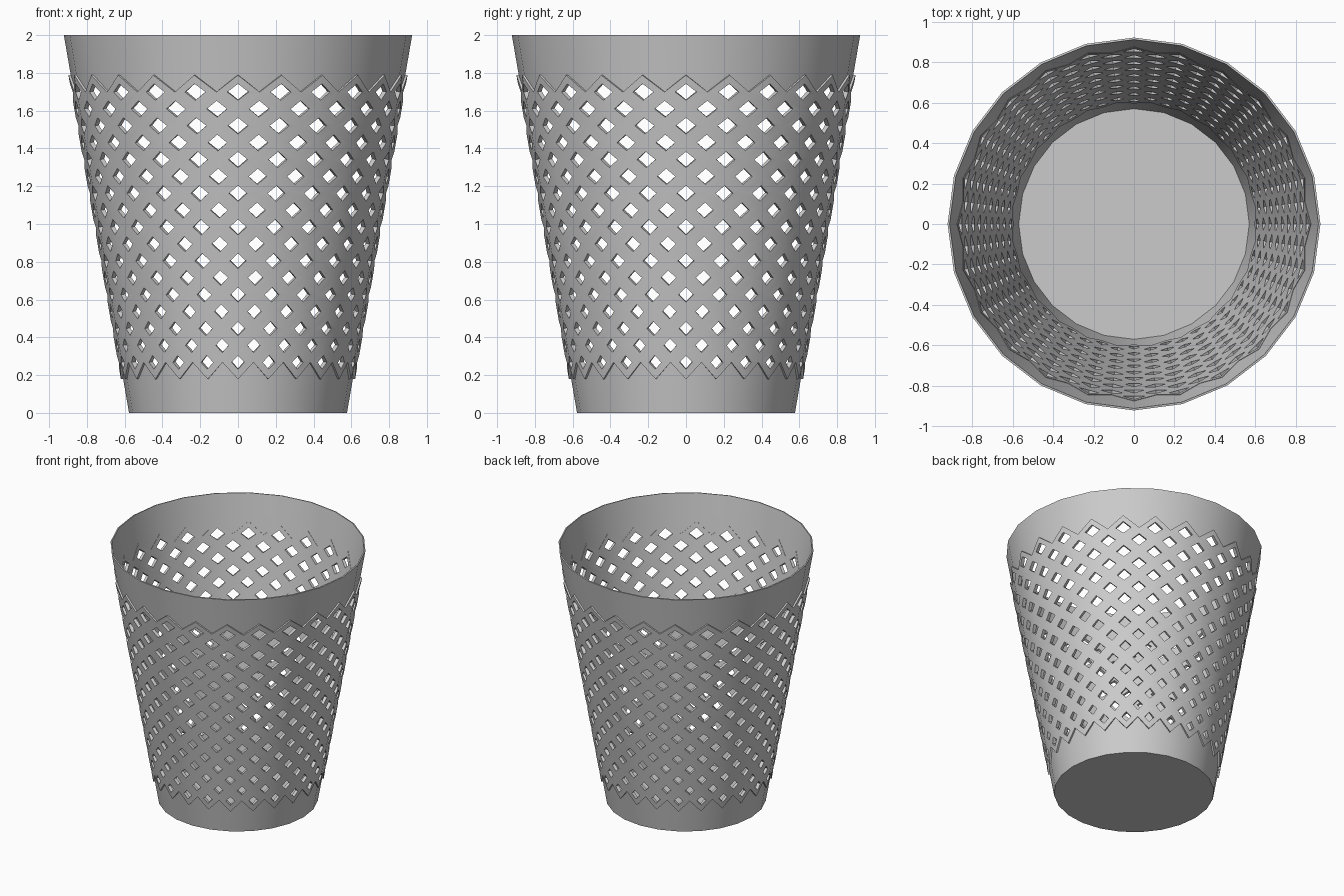
import bpy, bmesh, math

if "Cube" in bpy.data.objects:
    bpy.data.objects.remove(bpy.data.objects["Cube"])

N = 24                      # sides around
ROWS = 9                    # lattice bands
Z0, Z1 = 0.18, 1.79         # lattice bottom and top
STEP = (Z1 - Z0) / ROWS
STRIP = 0.036               # half width of a lattice strip
FLAT = math.cos(math.pi / N)


def point(a, z):
    """Point on the 24-sided cone; a counts sides, half steps lie mid-side."""
    r = 0.577 + 0.1725 * z
    if abs(a - round(a)) > 0.25:
        r *= FLAT
    t = 2 * math.pi * a / N
    return (r * math.cos(t), r * math.sin(t), z)


def make(name, polys, thickness, offset):
    bm = bmesh.new()
    for poly in polys:
        bm.faces.new([bm.verts.new(p) for p in poly])
    bmesh.ops.remove_doubles(bm, verts=bm.verts, dist=0.0005)
    me = bpy.data.meshes.new(name)
    bm.to_mesh(me)
    bm.free()
    ob = bpy.data.objects.new(name, me)
    bpy.context.collection.objects.link(ob)
    mod = ob.modifiers.new("thickness", 'SOLIDIFY')
    mod.thickness = thickness
    mod.offset = offset
    bpy.ops.object.select_all(action='DESELECT')
    ob.select_set(True)
    bpy.context.view_layer.objects.active = ob
    bpy.ops.object.modifier_apply(modifier=mod.name)
    bpy.ops.object.shade_smooth_by_angle(angle=math.radians(30))
    return ob


# Upper rim with zigzag lower edge
make("upper_rim", [[point(k, Z1), point(k + 0.5, Z1 - STEP / 2), point(k + 1, Z1),
                    point(k + 1, 2), point(k, 2)] for k in range(N)], 0.01, -1)

# Lower wall with zigzag upper edge, plus the floor
lower = [[point(k, 0), point(k + 1, 0), point(k + 1, Z0),
          point(k + 0.5, Z0 + STEP / 2), point(k, Z0)] for k in range(N)]
lower.append([point(k, 0) for k in reversed(range(N))])
make("base", lower, 0.01, -1)

# Diamond lattice: each cell becomes a frame of four strips around a hole
strips = []
for row in range(2 * ROWS - 1):
    zc = Z0 + STEP / 2 * (row + 1)
    shift = 0.5 * (row % 2)
    for k in range(N):
        a = k + shift
        outer = [point(a, zc - STEP / 2), point(a + 0.5, zc),
                 point(a, zc + STEP / 2), point(a - 0.5, zc)]
        centre = point(a, zc)
        half_w, half_h = math.dist(outer[1], centre), STEP / 2
        s = 1 - STRIP * math.hypot(half_w, half_h) / (half_w * half_h)
        inner = [tuple(c + (o - c) * s for o, c in zip(p, centre)) for p in outer]
        for i in range(4):
            j = (i + 1) % 4
            strips.append([outer[i], outer[j], inner[j], inner[i]])
make("lattice_wall", strips, 0.024, 0)
